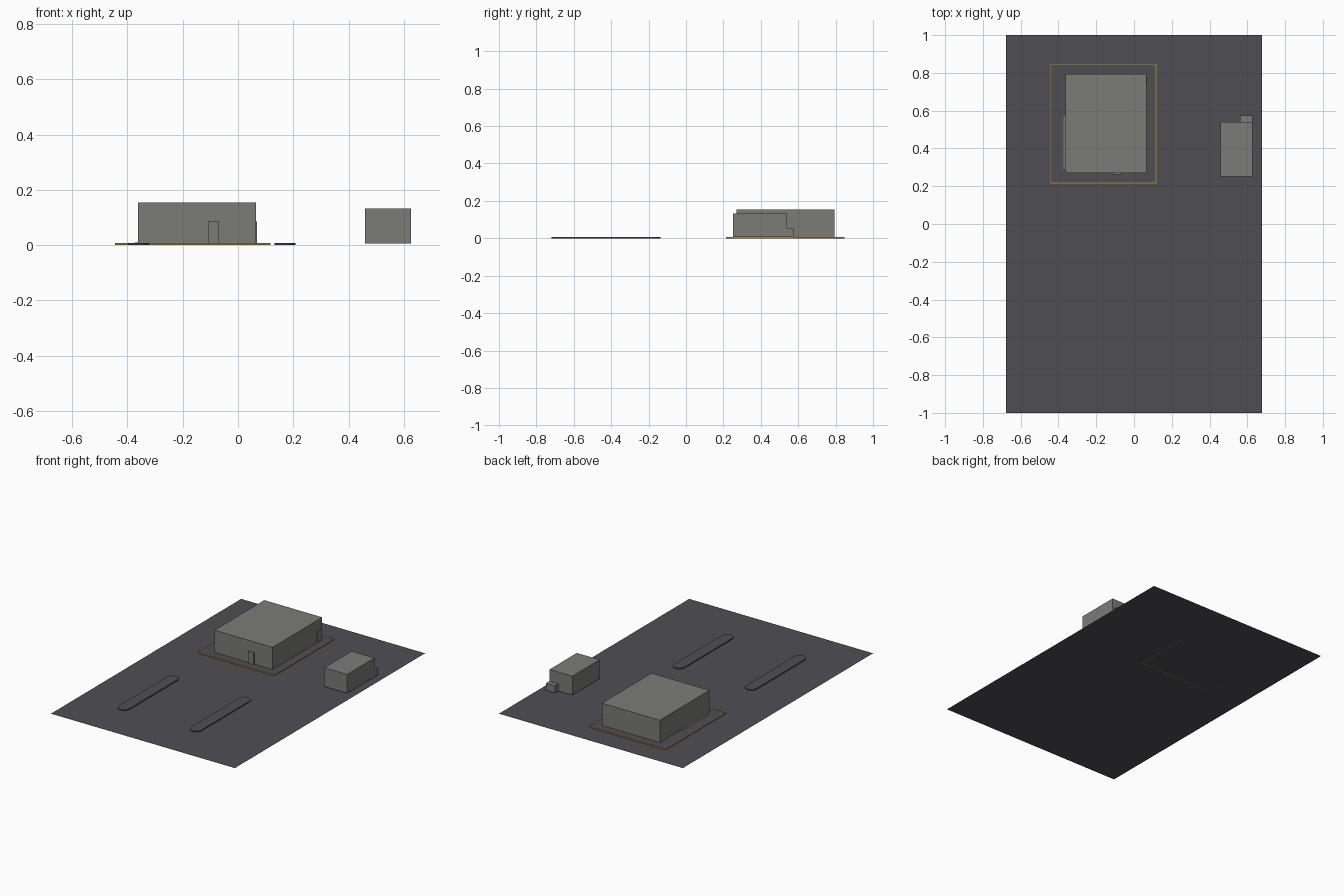
import bpy, bmesh, math

if "Cube" in bpy.data.objects:
    bpy.data.objects.remove(bpy.data.objects["Cube"])


def material(name, rgb):
    m = bpy.data.materials.new(name)
    m.diffuse_color = (*rgb, 1)
    m.use_nodes = True
    m.node_tree.nodes["Principled BSDF"].inputs["Base Color"].default_value = m.diffuse_color
    return m


ASPHALT = material("dark_asphalt", (0.078, 0.076, 0.086))
CONCRETE = material("grey_concrete", (0.198, 0.200, 0.180))
YELLOW = material("yellow_paint", (0.42, 0.27, 0.03))


def finish(name, bm, mat):
    bmesh.ops.recalc_face_normals(bm, faces=bm.faces)
    me = bpy.data.meshes.new(name)
    bm.to_mesh(me)
    bm.free()
    me.materials.append(mat)
    ob = bpy.data.objects.new(name, me)
    bpy.context.collection.objects.link(ob)
    return ob


def box(name, x, y, z, mat):
    bm = bmesh.new()
    bmesh.ops.create_cube(bm, size=1)
    for v in bm.verts:
        v.co = [r[0] if c < 0 else r[1] for r, c in zip((x, y, z), v.co)]
    return finish(name, bm, mat)


def prism(name, outline, z0, z1, mat):
    bm = bmesh.new()
    face = bm.faces.new([bm.verts.new((x, y, z0)) for x, y in outline])
    top = bmesh.ops.extrude_face_region(bm, geom=[face])["geom"]
    for v in top:
        if isinstance(v, bmesh.types.BMVert):
            v.co.z = z1
    return finish(name, bm, mat)


# Lot surface: a single sheet
bm = bmesh.new()
bm.faces.new([bm.verts.new((x, y, 0)) for x, y in
              ((-0.677, -1), (0.677, -1), (0.677, 1), (-0.677, 1))])
finish("lot_surface", bm, ASPHALT)

# Raised walk around the main building, with a painted yellow edge
X0, X1, Y0, Y1, H, T = -0.445, 0.118, 0.215, 0.848, 0.007, 0.004
box("walk", (X0 + T, X1 - T), (Y0 + T, Y1 - T), (0, H), ASPHALT)
box("walk_edge_front", (X0, X1), (Y0, Y0 + T), (0, H), YELLOW)
box("walk_edge_back", (X0, X1), (Y1 - T, Y1), (0, H), YELLOW)
box("walk_edge_left", (X0, X0 + T), (Y0 + T, Y1 - T), (0, H), YELLOW)
box("walk_edge_right", (X1 - T, X1), (Y0 + T, Y1 - T), (0, H), YELLOW)

# Main building with front door, side door and low step on the left
box("main_building", (-0.362, 0.065), (0.27, 0.793), (0.004, 0.155), CONCRETE)
box("front_door", (-0.108, -0.069), (0.262, 0.271), (0.006, 0.085), CONCRETE)
box("side_door", (0.064, 0.068), (0.738, 0.777), (0.006, 0.085), CONCRETE)
box("left_step", (-0.374, -0.361), (0.29, 0.57), (0.006, 0.0095), CONCRETE)

# Shed with a small box behind
box("shed", (0.459, 0.627), (0.252, 0.54), (0.006, 0.132), CONCRETE)
box("shed_annex", (0.562, 0.627), (0.54, 0.575), (0.006, 0.054), CONCRETE)

# Two round-ended islands
for side, cx in (("left", -0.36), ("right", 0.171)):
    r, ya, yb, n = 0.038, -0.682, -0.175, 10
    outline = [(cx + r * math.cos(math.pi * i / n), yb + r * math.sin(math.pi * i / n)) for i in range(n + 1)]
    outline += [(cx - r * math.cos(math.pi * i / n), ya - r * math.sin(math.pi * i / n)) for i in range(n + 1)]
    prism(side + "_island", outline, 0, 0.007, ASPHALT)
